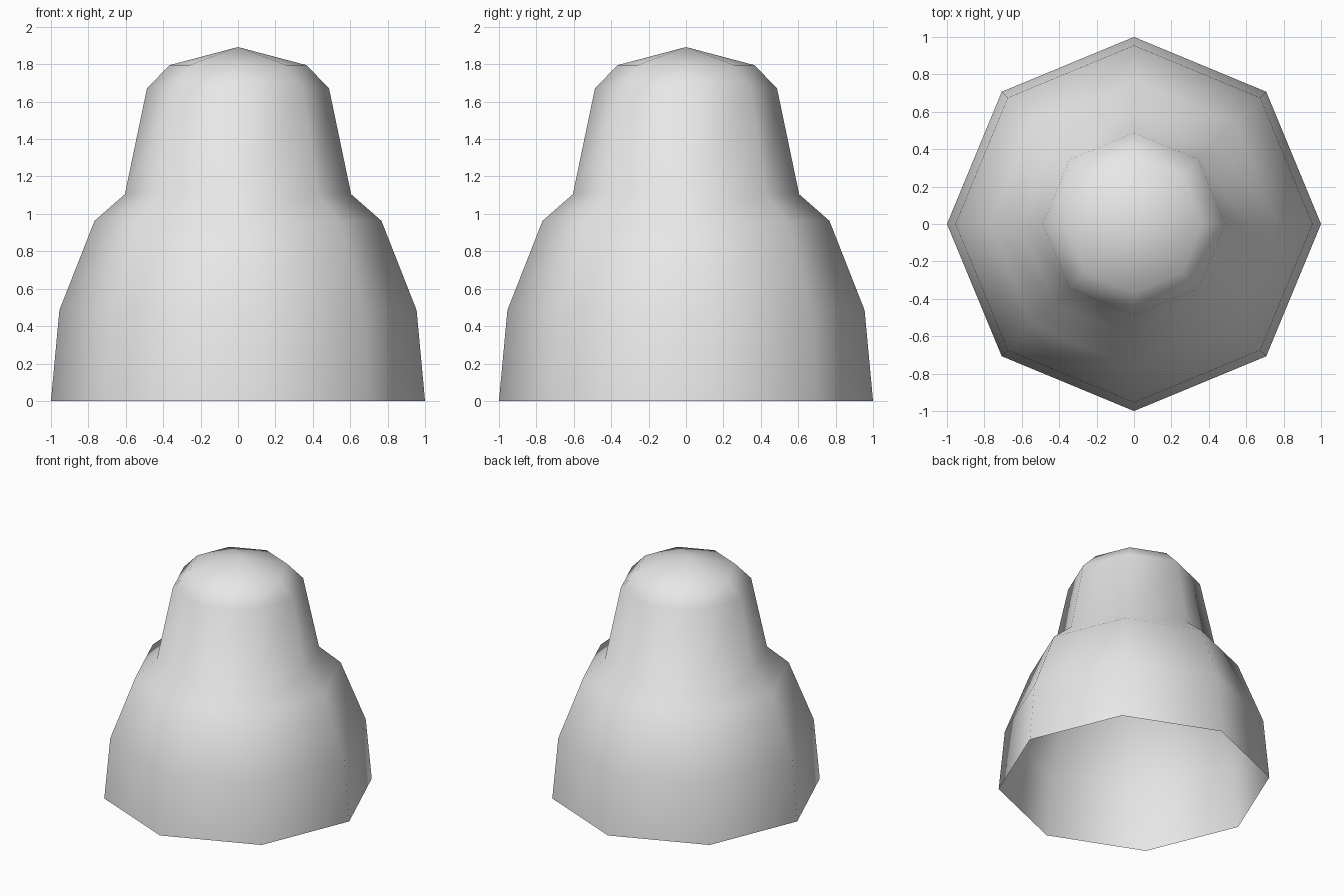
import bpy, bmesh
from math import cos, sin, pi

cube = bpy.data.objects.get("Cube")
if cube:
    bpy.data.objects.remove(cube, do_unlink=True)

SIDES = 8
# Radius and height of each ring, from the open base to the shoulder of the cap
PROFILE = [(1.0, 0.0), (0.955, 0.485), (0.767, 0.963), (0.605, 1.105),
           (0.487, 1.67), (0.367, 1.795)]
APEX = 1.892

grey = bpy.data.materials.new("light_grey")
grey.use_nodes = True
colour = (0.8, 0.8, 0.8, 1.0)
grey.diffuse_color = colour
grey.node_tree.nodes["Principled BSDF"].inputs["Base Color"].default_value = colour

# Octagonal shell built as stacked rings
bm = bmesh.new()
rings = [[bm.verts.new((r * cos(2 * pi * i / SIDES), r * sin(2 * pi * i / SIDES), z))
          for i in range(SIDES)] for r, z in PROFILE]
for low, high in zip(rings, rings[1:]):
    for i in range(SIDES):
        j = (i + 1) % SIDES
        bm.faces.new((low[i], low[j], high[j], high[i]))

# Shallow pointed cap
tip = bm.verts.new((0, 0, APEX))
for i in range(SIDES):
    bm.faces.new((rings[-1][i], rings[-1][(i + 1) % SIDES], tip))

for face in bm.faces:
    face.smooth = True
mesh = bpy.data.meshes.new("stepped_dome")
bm.to_mesh(mesh)
bm.free()
mesh.materials.append(grey)
dome = bpy.data.objects.new("stepped_dome", mesh)
bpy.context.collection.objects.link(dome)
